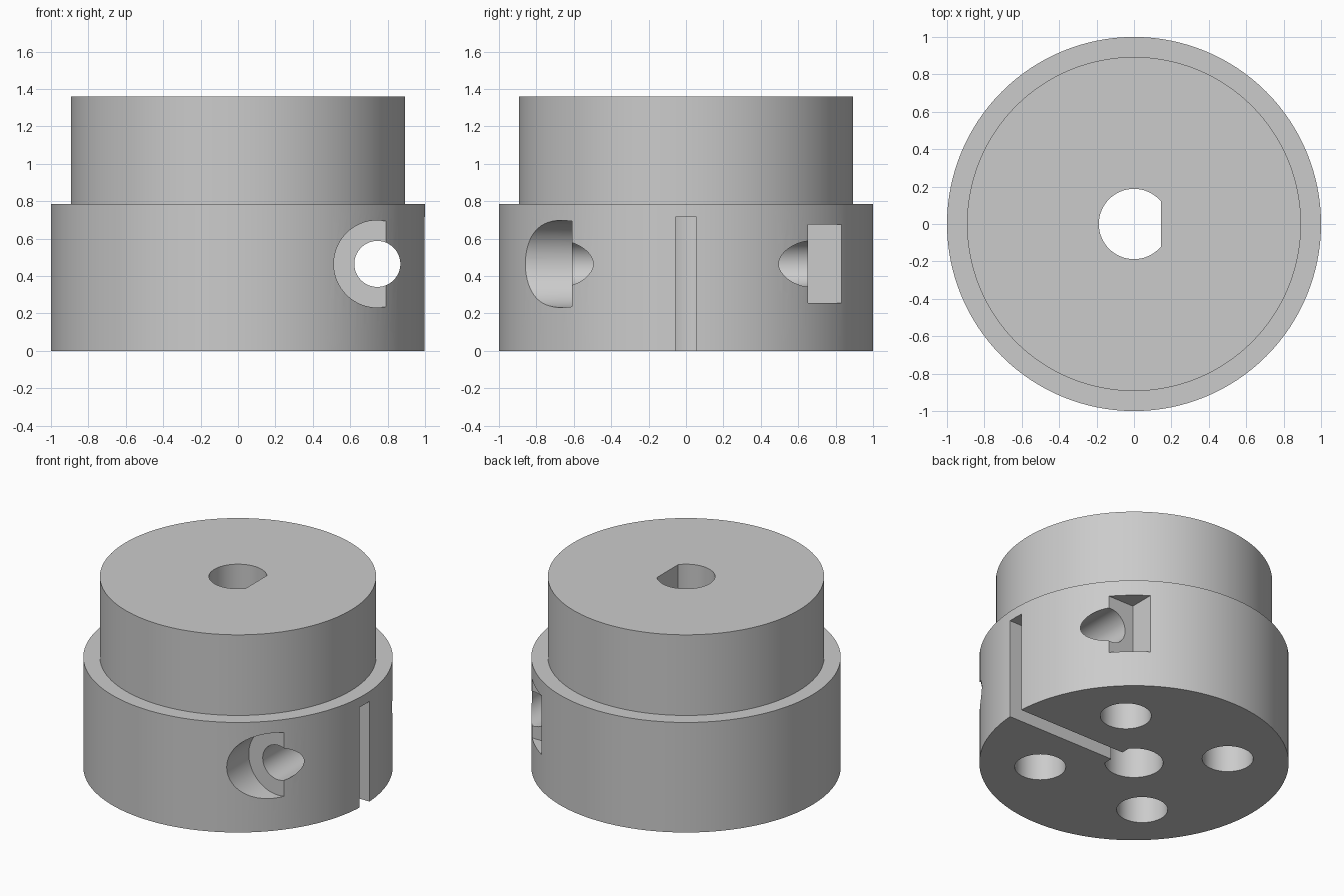
import bpy, bmesh, math
from mathutils import Matrix

if "Cube" in bpy.data.objects:
    bpy.data.objects.remove(bpy.data.objects["Cube"])

grey = bpy.data.materials.new("plain grey")
grey.diffuse_color = (0.6, 0.6, 0.6, 1)
grey.use_nodes = True
grey.node_tree.nodes["Principled BSDF"].inputs["Base Color"].default_value = grey.diffuse_color


def make_object(name, bm):
    bmesh.ops.recalc_face_normals(bm, faces=bm.faces)
    mesh = bpy.data.meshes.new(name)
    bm.to_mesh(mesh)
    bm.free()
    mesh.materials.append(grey)
    obj = bpy.data.objects.new(name, mesh)
    bpy.context.collection.objects.link(obj)
    return obj


def prism(name, outline, z0, z1, rotation=Matrix()):
    """Extrude a closed xy outline from z0 to z1."""
    bm = bmesh.new()
    face = bm.faces.new([bm.verts.new((x, y, z0)) for x, y in outline])
    top = bmesh.ops.extrude_face_region(bm, geom=[face])["geom"]
    bmesh.ops.translate(bm, vec=(0, 0, z1 - z0),
                        verts=[v for v in top if isinstance(v, bmesh.types.BMVert)])
    bmesh.ops.transform(bm, matrix=rotation, verts=bm.verts)
    return make_object(name, bm)


def circle(cx, cy, r, n=64):
    return [(cx + r * math.cos(2 * math.pi * i / n),
             cy + r * math.sin(2 * math.pi * i / n)) for i in range(n)]


def box(name, x0, x1, y0, y1, z0, z1):
    return prism(name, [(x0, y0), (x1, y0), (x1, y1), (x0, y1)], z0, z1)


# Stepped round body, turned from a profile
profile = [(1, 0), (1, 0.785), (0.893, 0.785), (0.893, 1.36)]
n = 128
bm = bmesh.new()
rings = [[bm.verts.new((x, y, z)) for x, y in circle(0, 0, r, n)] for r, z in profile]
for a, b in zip(rings, rings[1:]):
    for i in range(n):
        j = (i + 1) % n
        bm.faces.new((a[i], a[j], b[j], b[i]))
bm.faces.new(rings[0])
bm.faces.new(rings[-1])
hub = make_object("stepped_hub", bm)

# D-shaped shaft bore, flat on the +x side
a0 = math.acos(0.145 / 0.188)
arc = [a0 + (2 * math.pi - 2 * a0) * i / 56 for i in range(57)]
cutters = [prism("shaft_bore_cutter",
                 [(0.188 * math.cos(a), 0.188 * math.sin(a)) for a in arc], -0.1, 1.5)]

# Clamping slot from the bore to the rim
cutters.append(box("clamp_slot_cutter", 0.05, 1.1, -0.056, 0.056, -0.1, 0.715))

# Cross screw hole, head recess at the front and nut pocket at the back
to_y = Matrix.Rotation(math.radians(-90), 4, "X")      # local z becomes +y, y becomes -z
sx, sz = 0.745, 0.465
cutters.append(prism("screw_hole_cutter", circle(sx, -sz, 0.123), -1.2, 1.2, to_y))
cutters.append(prism("head_recess_cutter", circle(sx, -sz, 0.233), -1.15, -0.61, to_y))
cutters.append(box("nut_pocket_cutter", 0.557, 1.1, 0.652, 1.1, 0.255, 0.675))

# Four blind holes in the underside
for x in (-0.43, 0.43):
    for y in (-0.43, 0.43):
        cutters.append(prism("base_hole_cutter", circle(x, y, 0.165), -0.1, 0.7))

# Cut everything out and keep the resulting mesh
for cutter in cutters:
    mod = hub.modifiers.new(cutter.name, "BOOLEAN")
    mod.operation = "DIFFERENCE"
    mod.solver = "EXACT"
    mod.object = cutter
bpy.context.view_layer.update()
depsgraph = bpy.context.evaluated_depsgraph_get()
result = bpy.data.meshes.new_from_object(hub.evaluated_get(depsgraph))
hub.modifiers.clear()
hub.data = result
for cutter in cutters:
    bpy.data.objects.remove(cutter)
result.materials.clear()
result.materials.append(grey)
for p in result.polygons:
    p.material_index = 0

# Smooth walls with crisp edges
bpy.context.view_layer.objects.active = hub
hub.select_set(True)
bpy.ops.object.shade_smooth_by_angle(angle=math.radians(30))
